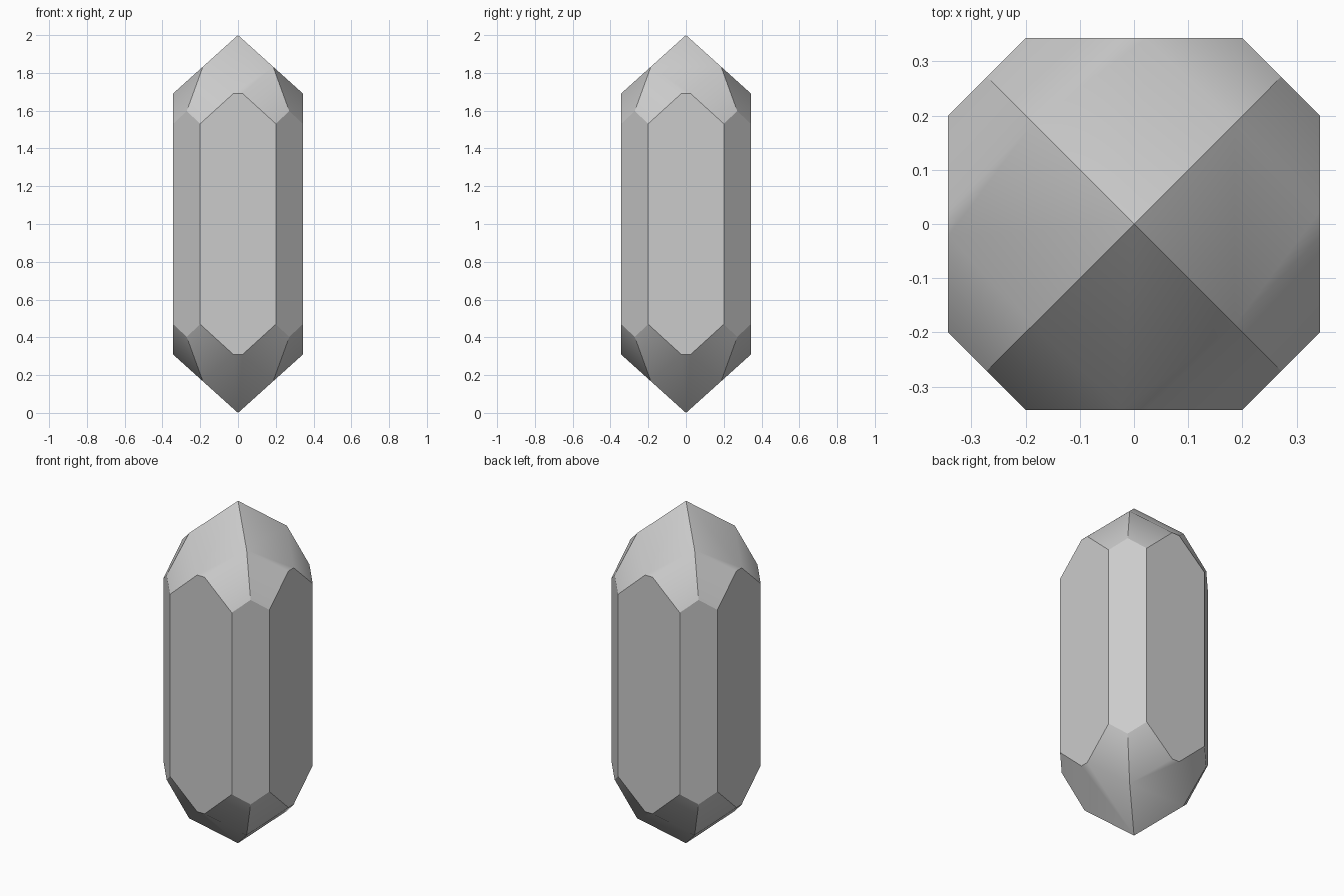
import bpy, bmesh, math
from mathutils import Vector

default = bpy.data.objects.get("Cube")
if default:
    bpy.data.objects.remove(default, do_unlink=True)

SIDE = 0.343      # distance of the four broad faces from the axis
CORNER = 0.543    # x + y on the four narrow corner faces

stone = bpy.data.materials.new("grey stone")
stone.use_nodes = True
stone.diffuse_color = (0.6, 0.6, 0.6, 1)
stone.node_tree.nodes["Principled BSDF"].inputs["Base Color"].default_value = (0.6, 0.6, 0.6, 1)


def cut(bm, normal, offset):
    """Slice off everything where normal . p > offset and cap the hole."""
    n = Vector(normal)
    geom = bm.verts[:] + bm.edges[:] + bm.faces[:]
    res = bmesh.ops.bisect_plane(bm, geom=geom, dist=1e-5, plane_co=n * offset / n.length_squared,
                                 plane_no=n.normalized(), clear_outer=True)
    edges = [e for e in res["geom_cut"] if isinstance(e, bmesh.types.BMEdge) and e.is_boundary]
    if edges:
        bmesh.ops.contextual_create(bm, geom=edges)


# Square prism, cut like a gemstone
bm = bmesh.new()
bmesh.ops.create_cube(bm, size=2)
for v in bm.verts:
    v.co.x *= SIDE
    v.co.y *= SIDE

signs = (-1, 1)
# Narrow corner faces
for sx in signs:
    for sy in signs:
        cut(bm, (sx, sy, 0), CORNER)
# Pyramid facets at both tips
for sz in signs:
    for s in signs:
        cut(bm, (0.9 * s, 0, sz), 1.0)
        cut(bm, (0, 0.9 * s, sz), 1.0)
# Steeper shoulder facets, two beside each corner
for sz in signs:
    for sx in signs:
        for sy in signs:
            cut(bm, (0.91 * sx, 1.84 * sy, sz), 1.344)
            cut(bm, (1.84 * sx, 0.91 * sy, sz), 1.344)

bmesh.ops.remove_doubles(bm, verts=bm.verts[:], dist=0.002)
bmesh.ops.recalc_face_normals(bm, faces=bm.faces[:])

# Stand the crystal on the ground
bmesh.ops.translate(bm, verts=bm.verts[:], vec=(0, 0, 1))
mesh = bpy.data.meshes.new("crystal")
bm.to_mesh(mesh)
bm.free()
mesh.materials.append(stone)
crystal = bpy.data.objects.new("crystal", mesh)
bpy.context.collection.objects.link(crystal)

# Soft blend between tip and shoulder facets, other edges crisp
bpy.context.view_layer.objects.active = crystal
crystal.select_set(True)
bpy.ops.object.shade_smooth_by_angle(angle=math.radians(30.8))
